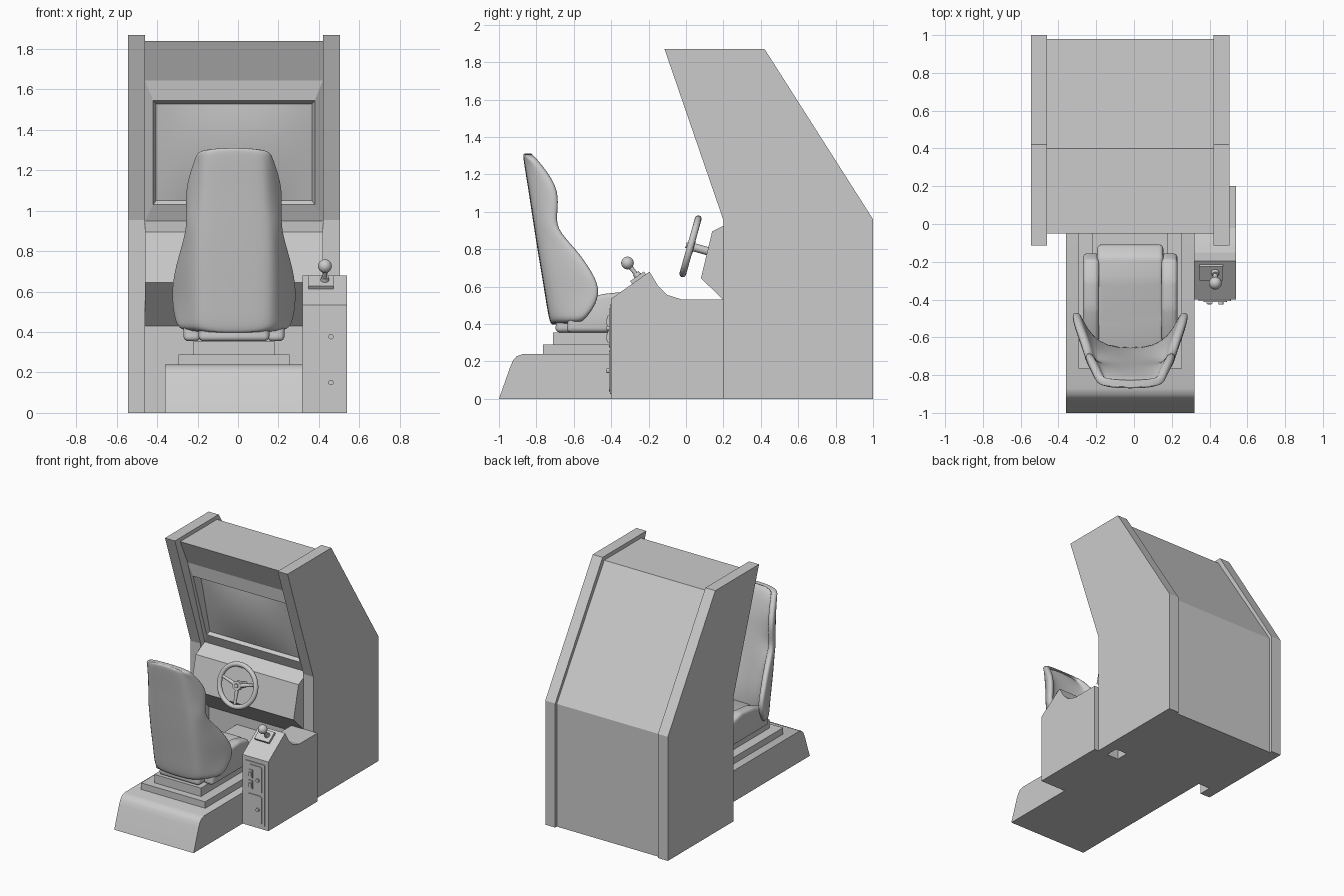
import bpy, bmesh, math
from mathutils import Vector, Matrix

if "Cube" in bpy.data.objects:
    bpy.data.objects.remove(bpy.data.objects["Cube"])

grey = bpy.data.materials.new("light_grey")
grey.use_nodes = True
grey.diffuse_color = (0.6, 0.6, 0.6, 1)
grey.node_tree.nodes["Principled BSDF"].inputs["Base Color"].default_value = (0.6, 0.6, 0.6, 1)

CX = -0.02                      # centre line of cabinet and seat
LEFT, RIGHT = CX - 0.44, CX + 0.44


def finish(name, bm, smooth=False, recalc=True):
    if recalc:
        bmesh.ops.recalc_face_normals(bm, faces=bm.faces)
    mesh = bpy.data.meshes.new(name)
    bm.to_mesh(mesh)
    bm.free()
    mesh.materials.append(grey)
    obj = bpy.data.objects.new(name, mesh)
    bpy.context.collection.objects.link(obj)
    if smooth:
        bpy.ops.object.select_all(action='DESELECT')
        obj.select_set(True)
        bpy.context.view_layer.objects.active = obj
        bpy.ops.object.shade_smooth_by_angle(angle=math.radians(40))
    return obj


def prism(name, profile, x0, x1, bevel=0, smooth=False):
    """Extrude a (y, z) profile along x."""
    bm = bmesh.new()
    a = [bm.verts.new((x0, y, z)) for y, z in profile]
    b = [bm.verts.new((x1, y, z)) for y, z in profile]
    bm.faces.new(a)
    bm.faces.new(b)
    for i in range(len(a)):
        j = (i + 1) % len(a)
        bm.faces.new((a[i], a[j], b[j], b[i]))
    if bevel:
        bmesh.ops.bevel(bm, geom=bm.edges[:], offset=bevel, segments=4,
                        profile=0.5, affect='EDGES', clamp_overlap=True)
    return finish(name, bm, smooth or bevel > 0)


def plate(name, x, z, y, corner=0.0):
    """Box given by x, z and y ranges, with rounded corners seen from the front."""
    bm = bmesh.new()
    bmesh.ops.create_cube(bm, size=1)
    for v in bm.verts:
        for i, (lo, hi) in enumerate((x, y, z)):
            v.co[i] = hi if v.co[i] > 0 else lo
    if corner:
        edges = [e for e in bm.edges
                 if abs(e.verts[0].co.y - e.verts[1].co.y) > 1e-4]
        bmesh.ops.bevel(bm, geom=edges, offset=corner, segments=4, profile=0.5, affect='EDGES')
    return finish(name, bm)


def rod(name, p, q, r1, r2=None, sides=20):
    p, q = Vector(p), Vector(q)
    bm = bmesh.new()
    turn = (q - p).to_track_quat('Z', 'Y').to_matrix().to_4x4()
    bmesh.ops.create_cone(bm, cap_ends=True, segments=sides, radius1=r1,
                          radius2=r1 if r2 is None else r2, depth=(q - p).length,
                          matrix=Matrix.Translation((p + q) / 2) @ turn)
    return finish(name, bm, True)


# Cabinet side panels
side = [(0.2, 0), (0.2, 0.955), (-0.115, 1.87), (0.42, 1.87), (1, 0.96), (1, 0)]
prism("right_side_panel", side, LEFT - 0.085, LEFT)
prism("left_side_panel", side, RIGHT, RIGHT + 0.085)

# Cabinet body with dashboard, screen opening and overhanging header
prism("cabinet_body", [(0.3, 0), (0.3, 0.43), (0.08, 0.645), (0.14, 0.895), (0.25, 0.95),
                       (0.38, 0.96), (0.25, 1.645), (0.04, 1.645), (-0.05, 1.84),
                       (0.4, 1.84), (0.98, 0.95), (0.98, 0)], LEFT, RIGHT)

# Screen surround: bevelled frame with a recessed lip
loops = [(0.44, 0.25, 0.95, 0.04, 1.645), (0.4, 0.215, 1.03, 0.05, 1.545),
         (0.385, 0.235, 1.05, 0.12, 1.528)]
bm = bmesh.new()
rings = [[bm.verts.new((CX + sx * w, y, z)) for sx, y, z in
          ((-1, y0, z0), (1, y0, z0), (1, y1, z1), (-1, y1, z1))]
         for w, y0, z0, y1, z1 in loops]
for a, b in zip(rings, rings[1:]):
    for i in range(4):
        j = (i + 1) % 4
        bm.faces.new((a[i], a[j], b[j], b[i]))
finish("screen_surround", bm, recalc=False)

# Slightly domed screen
N = 12
w, y0, z0, y1, z1 = loops[-1]
bm = bmesh.new()
grid = []
for r in range(N + 1):
    v = r / N
    row = []
    for c in range(N + 1):
        u = c / N
        dome = 0.03 * (1 - (2 * u - 1) ** 2) * (1 - (2 * v - 1) ** 2)
        row.append(bm.verts.new((CX + w * (2 * u - 1), y0 + (y1 - y0) * v - dome,
                                 z0 + (z1 - z0) * v)))
    grid.append(row)
for r in range(N):
    for c in range(N):
        bm.faces.new((grid[r][c], grid[r][c + 1], grid[r + 1][c + 1], grid[r + 1][c]))
finish("screen", bm, True, recalc=False)

# Floor base and the two seat steps
prism("floor_base", [(-1, 0), (-0.94, 0.17), (-0.925, 0.205), (-0.905, 0.228), (-0.87, 0.24),
                     (0.3, 0.24), (0.3, 0)], CX - 0.34, CX + 0.34, smooth=True)
plate("lower_step", (CX - 0.275, CX + 0.275), (0.24, 0.29), (-0.765, 0.3))
plate("upper_step", (CX - 0.2, CX + 0.2), (0.29, 0.355), (-0.71, 0.3))

# Shifter console
prism("console", [(-0.4, 0), (-0.4, 0.535), (-0.195, 0.68), (-0.15, 0.605), (-0.1, 0.555),
                  (-0.02, 0.53), (0.2, 0.53), (0.2, 0)], 0.318, 0.54)
plate("coin_panel", (0.342, 0.513), (0.025, 0.503), (-0.407, -0.4), 0.008)
for part, low, high in (("upper", 0.275, 0.483), ("lower", 0.04, 0.257)):
    plate(part + "_door", (0.368, 0.492), (low, high), (-0.413, -0.406), 0.02)
    mid = 0.377 if part == "upper" else 0.15
    rod(part + "_door_lock", (0.46, -0.41, mid), (0.46, -0.425, mid), 0.013)
for part, low in (("upper", 0.383), ("lower", 0.3)):
    plate(part + "_coin_slot", (0.383, 0.416), (low, low + 0.063), (-0.42, -0.412))
    plate(part + "_coin_button", (0.39, 0.409), (low + 0.012, low + 0.045), (-0.426, -0.419))

# Shifter gate, lever and knob
gate = plate("shifter_gate", (-0.062, 0.062), (-0.012, 0.012), (-0.045, 0.045))
gate.location = (0.41, -0.255, 0.645)
gate.rotation_euler.x = math.atan2(0.145, 0.205)
rod("shifter_collar", (0.43, -0.247, 0.643), (0.43, -0.269, 0.672), 0.025, 0.018)
rod("shifter_lever", (0.43, -0.25, 0.645), (0.43, -0.31, 0.72), 0.01, 0.013)
bm = bmesh.new()
bmesh.ops.create_uvsphere(bm, u_segments=20, v_segments=12, radius=0.034,
                          matrix=Matrix.Translation((0.43, -0.313, 0.726)))
finish("shifter_knob", bm, True)

# Steering wheel
hub = Vector((CX, 0.024, 0.815))
axis = Vector((0, -0.963, 0.27))
up = Vector((0, 0.27, 0.963))
across = Vector((1, 0, 0))
bpy.ops.mesh.primitive_torus_add(location=hub, rotation=axis.to_track_quat('Z', 'Y').to_euler(),
                                 major_radius=0.153, minor_radius=0.018,
                                 major_segments=40, minor_segments=12)
rim = bpy.context.object
rim.name = "steering_wheel_rim"
rim.data.materials.append(grey)
bpy.ops.object.shade_smooth()
rod("steering_hub", hub - axis * 0.02, hub + axis * 0.015, 0.034)
rod("steering_cap", hub, hub + axis * 0.025, 0.015)
rod("steering_column", hub, hub - axis * 0.12, 0.022)
for i, angle in enumerate((15, 165, 270)):
    a = math.radians(angle)
    rod(f"steering_spoke_{i + 1}", hub, hub + 0.15 * (math.cos(a) * across + math.sin(a) * up),
        0.015, 0.01, 12)

# Seat cushion with raised side bolsters
prism("seat_cushion", [(-0.7, 0.355), (-0.69, 0.45), (-0.5, 0.49), (-0.3, 0.535), (-0.17, 0.54),
                       (-0.105, 0.48), (-0.12, 0.355)], CX - 0.175, CX + 0.175, 0.025)
bolster = [(-0.64, 0.355), (-0.62, 0.5), (-0.45, 0.56), (-0.3, 0.575), (-0.19, 0.55),
           (-0.15, 0.45), (-0.19, 0.355)]
prism("seat_bolster_right", bolster, CX - 0.25, CX - 0.165, 0.025)
prism("seat_bolster_left", bolster, CX + 0.165, CX + 0.25, 0.025)

# Bucket backrest: U-shaped sections (z, back y, wing y, half width, back half width, padding)
sections = [(0.395, -0.72, -0.58, 0.25, 0.18, 0.06), (0.43, -0.735, -0.53, 0.29, 0.2, 0.08),
            (0.56, -0.755, -0.445, 0.312, 0.21, 0.09), (0.68, -0.775, -0.5, 0.302, 0.21, 0.09),
            (0.8, -0.795, -0.585, 0.268, 0.205, 0.09), (0.91, -0.812, -0.695, 0.236, 0.19, 0.09),
            (1.0, -0.826, -0.685, 0.238, 0.18, 0.085), (1.11, -0.842, -0.68, 0.24, 0.175, 0.08),
            (1.2, -0.857, -0.73, 0.215, 0.165, 0.07), (1.27, -0.868, -0.785, 0.19, 0.15, 0.06),
            (1.312, -0.873, -0.825, 0.17, 0.135, 0.035)]
bm = bmesh.new()
rings = []
for z, yb, yf, w, wb, pad in sections:
    half = [(0.7 * wb, yb), (wb, yb + 0.015), (w, yf - 0.045), (w, yf), (w - 0.04, yf),
            (w - 0.055, yf - 0.04), (0.75 * wb, min(yb + pad, yf - 0.01))]
    ring = half + [(-x, y) for x, y in reversed(half)]
    rings.append([bm.verts.new((CX + x, y, z)) for x, y in ring])
for a, b in zip(rings, rings[1:]):
    for i in range(len(a)):
        j = (i + 1) % len(a)
        bm.faces.new((a[i], a[j], b[j], b[i]))
for ring in (rings[0], rings[-1]):
    n = len(ring)
    for i in range(n // 2 - 1):
        bm.faces.new((ring[i], ring[i + 1], ring[n - 2 - i], ring[n - 1 - i]))
back = finish("seat_backrest", bm)
for poly in back.data.polygons:
    poly.use_smooth = True
sub = back.modifiers.new("smooth", 'SUBSURF')
sub.levels = sub.render_levels = 2
